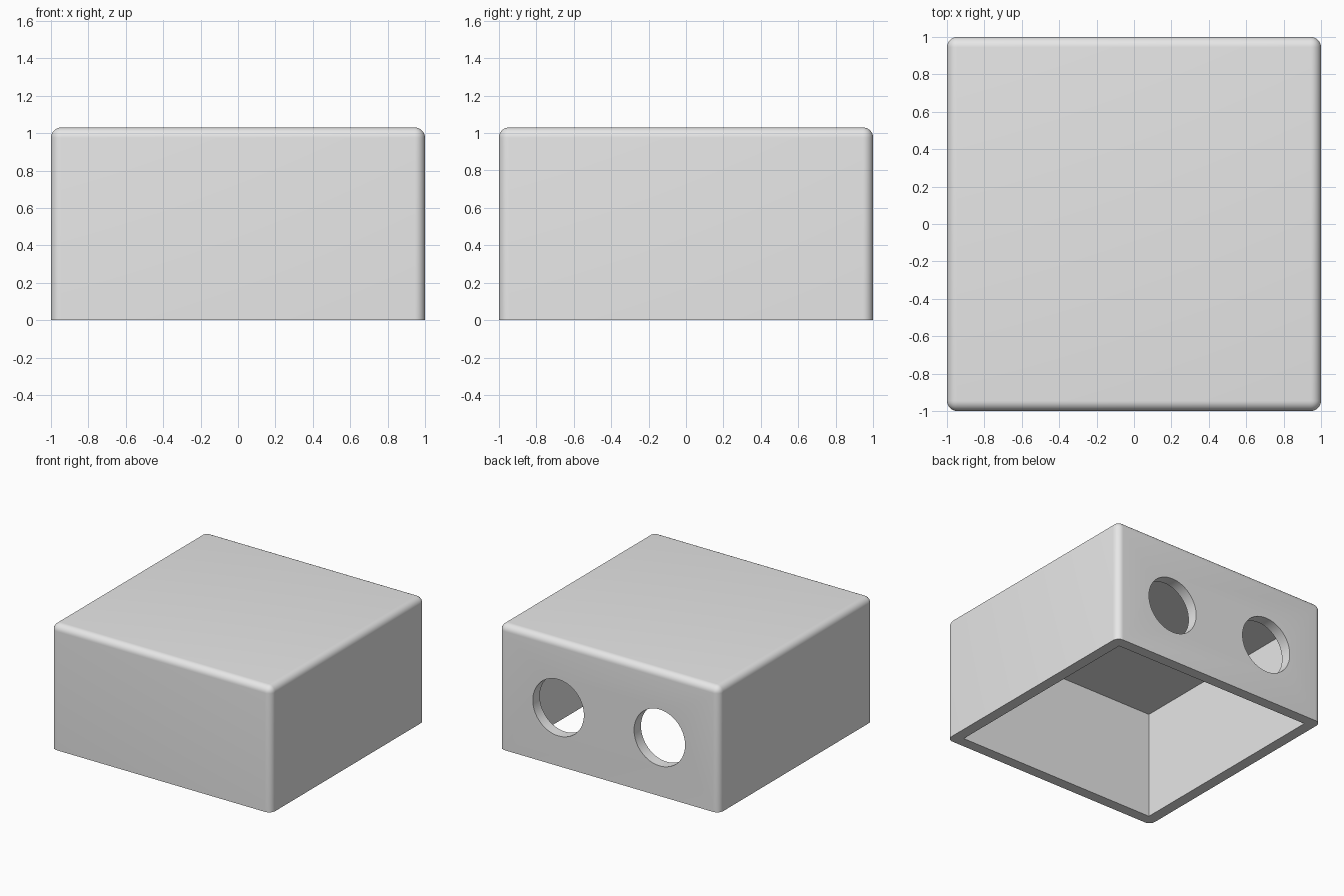
import bpy
import bmesh
import math

HEIGHT = 1.03
WALL = 0.09
CEILING = 0.885
ROUND = 0.055
HOLE_RADIUS = 0.232

default_cube = bpy.data.objects.get("Cube")
if default_cube:
    bpy.data.objects.remove(default_cube, do_unlink=True)

# Material
grey = bpy.data.materials.new("light grey")
grey.use_nodes = True
grey.diffuse_color = (0.8, 0.8, 0.8, 1)
grey.node_tree.nodes["Principled BSDF"].inputs["Base Color"].default_value = grey.diffuse_color


def add_box(name, width, bottom, top):
    """Square box centred on the z axis between two heights."""
    bpy.ops.mesh.primitive_cube_add(size=1, location=(0, 0, (bottom + top) / 2))
    box = bpy.context.object
    box.name = name
    box.scale = (width, width, top - bottom)
    bpy.ops.object.transform_apply(location=True, rotation=False, scale=True)
    return box


def cut(target, cutter):
    """Subtract the cutter from the target and discard it."""
    cutter.hide_render = True
    mod = target.modifiers.new("cut", "BOOLEAN")
    mod.operation = "DIFFERENCE"
    mod.solver = "EXACT"
    mod.object = cutter
    bpy.context.view_layer.objects.active = target
    bpy.ops.object.modifier_apply(modifier=mod.name)
    bpy.data.objects.remove(cutter, do_unlink=True)


# Outer shell, rounded everywhere except around the open base
shell = add_box("box_shell", 2, 0, HEIGHT)
shell.data.materials.append(grey)
bm = bmesh.new()
bm.from_mesh(shell.data)
rounded = [e for e in bm.edges if max(v.co.z for v in e.verts) > HEIGHT / 2]
bmesh.ops.bevel(bm, geom=rounded, offset=ROUND, segments=8, profile=0.5, affect="EDGES")
bm.to_mesh(shell.data)
bm.free()

# Hollow inside, open at the bottom
cut(shell, add_box("cavity_cutter", 2 - 2 * WALL, -0.2, CEILING))

# Two round holes through the back wall
for x in (-0.46, 0.46):
    bpy.ops.mesh.primitive_cylinder_add(
        vertices=64, radius=HOLE_RADIUS, depth=0.4,
        location=(x, 1, 0.48), rotation=(math.pi / 2, 0, 0))
    hole = bpy.context.object
    hole.name = "hole_cutter"
    cut(shell, hole)

# Smooth rounded edges, crisp rims
bpy.ops.object.select_all(action="DESELECT")
shell.select_set(True)
bpy.context.view_layer.objects.active = shell
bpy.ops.object.shade_smooth_by_angle(angle=math.radians(30))
